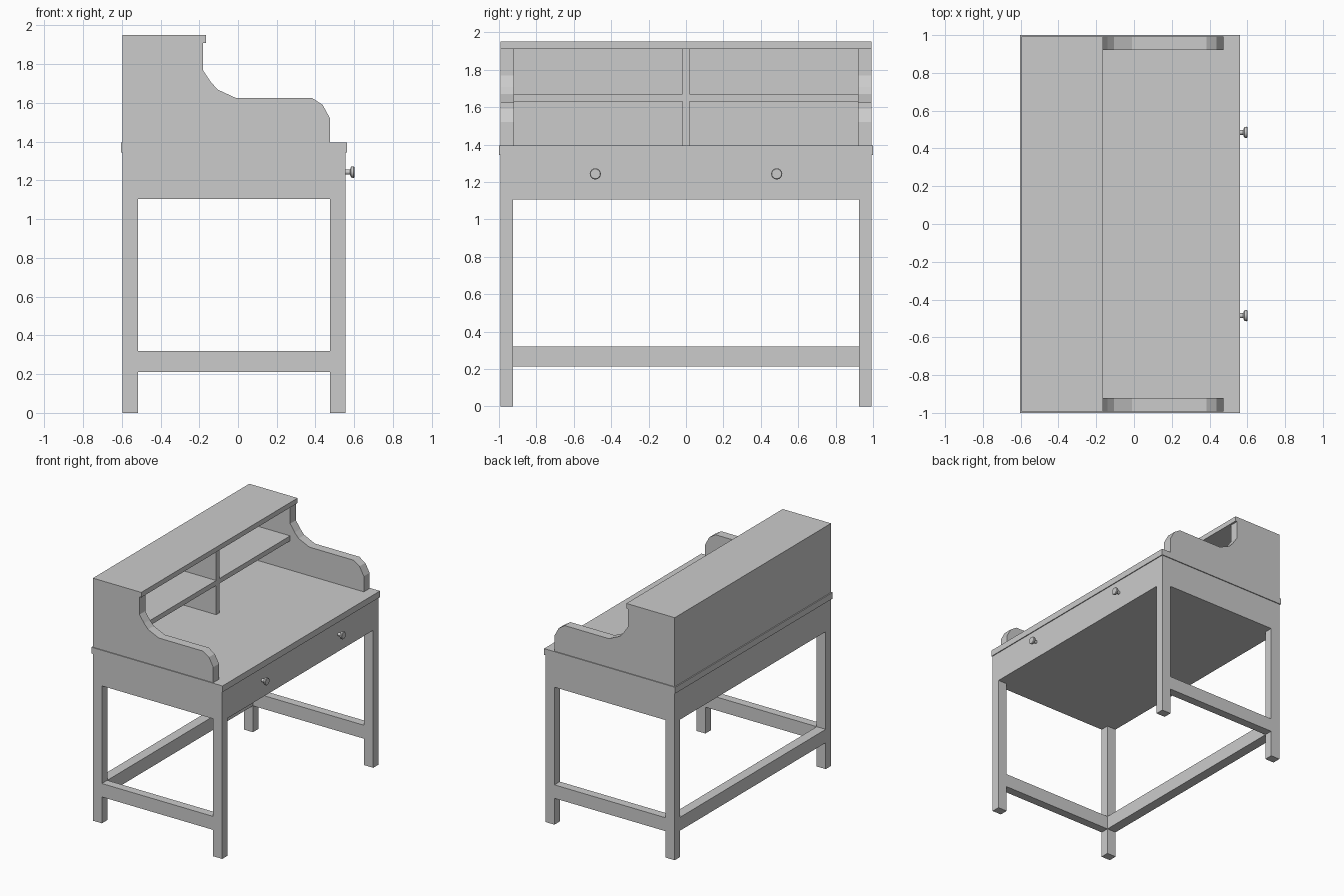
import bpy, bmesh, math

if "Cube" in bpy.data.objects:
    bpy.data.objects.remove(bpy.data.objects["Cube"])


def finish(name, bm):
    bmesh.ops.recalc_face_normals(bm, faces=bm.faces)
    mesh = bpy.data.meshes.new(name)
    bm.to_mesh(mesh)
    bm.free()
    obj = bpy.data.objects.new(name, mesh)
    bpy.context.collection.objects.link(obj)
    return obj


def box(name, x, y, z):
    """Box from (min, max) ranges on each axis."""
    bm = bmesh.new()
    bmesh.ops.create_cube(bm, size=1)
    for v in bm.verts:
        v.co = [r[0] if c < 0 else r[1] for c, r in zip(v.co, (x, y, z))]
    return finish(name, bm)


def side_range(s, a, b):
    return tuple(sorted((s * a, s * b)))


BACK, FRONT = -0.595, 0.555
LEG_BACK, LEG_FRONT = (BACK, -0.515), (0.475, FRONT)
INNER, OUTER = 0.925, 0.993

# Drawer case and desk top
box("drawer_case", (BACK, FRONT), (-OUTER, OUTER), (1.105, 1.345))
box("desk_top", (-0.604, 0.562), (-1, 1), (1.345, 1.395))

# Hutch: top board, back, shelf and divider
box("hutch_top", (BACK, -0.165), (-OUTER, OUTER), (1.91, 1.95))
box("hutch_back", (BACK, -0.56), (-0.92, 0.92), (1.395, 1.91))
box("hutch_shelf", (-0.56, -0.18), (-0.92, 0.92), (1.63, 1.67))
for part, z in (("lower", (1.395, 1.63)), ("upper", (1.67, 1.91))):
    box(part + "_divider", (-0.56, -0.18), (-0.02, 0.02), z)

# Back stretcher
box("back_stretcher", LEG_BACK, (-INNER, INNER), (0.212, 0.32))

# Stepped outline of the hutch side panels (x, z)
PANEL = [(BACK, 1.395), (0.475, 1.395), (0.475, 1.52), (0.437, 1.59),
         (0.383, 1.625), (-0.01, 1.625), (-0.105, 1.669), (-0.14, 1.708),
         (-0.18, 1.768), (-0.18, 1.91), (BACK, 1.91)]
# Turned knob outline (x, radius)
KNOB = [(FRONT, 0.013), (0.578, 0.013), (0.584, 0.028), (0.597, 0.03), (0.601, 0.026)]

for s, side in ((-1, "left"), (1, "right")):
    # Legs and side stretcher
    y = side_range(s, INNER, OUTER)
    box(side + "_back_leg", LEG_BACK, y, (0, 1.105))
    box(side + "_front_leg", LEG_FRONT, y, (0, 1.105))
    box(side + "_stretcher", (-0.515, 0.475), y, (0.212, 0.32))

    # Hutch side panel
    bm = bmesh.new()
    face = bm.faces.new([bm.verts.new((px, s * 0.92, pz)) for px, pz in PANEL])
    ext = bmesh.ops.extrude_face_region(bm, geom=[face], use_keep_orig=True)
    moved = [g for g in ext["geom"] if isinstance(g, bmesh.types.BMVert)]
    bmesh.ops.translate(bm, verts=moved, vec=(0, s * (OUTER - 0.92), 0))
    finish(side + "_hutch_panel", bm)

    # Drawer knob
    bm = bmesh.new()
    n = 16
    rings = [[bm.verts.new((kx, s * 0.485 + r * math.cos(math.tau * i / n),
                            1.243 + r * math.sin(math.tau * i / n)))
              for i in range(n)] for kx, r in KNOB]
    for a, b in zip(rings, rings[1:]):
        for i in range(n):
            j = (i + 1) % n
            bm.faces.new((a[i], a[j], b[j], b[i]))
    bm.faces.new(rings[0])
    bm.faces.new(rings[-1])
    knob = finish(side + "_knob", bm)
    bpy.ops.object.select_all(action='DESELECT')
    bpy.context.view_layer.objects.active = knob
    knob.select_set(True)
    bpy.ops.object.shade_smooth_by_angle(angle=math.radians(30))
